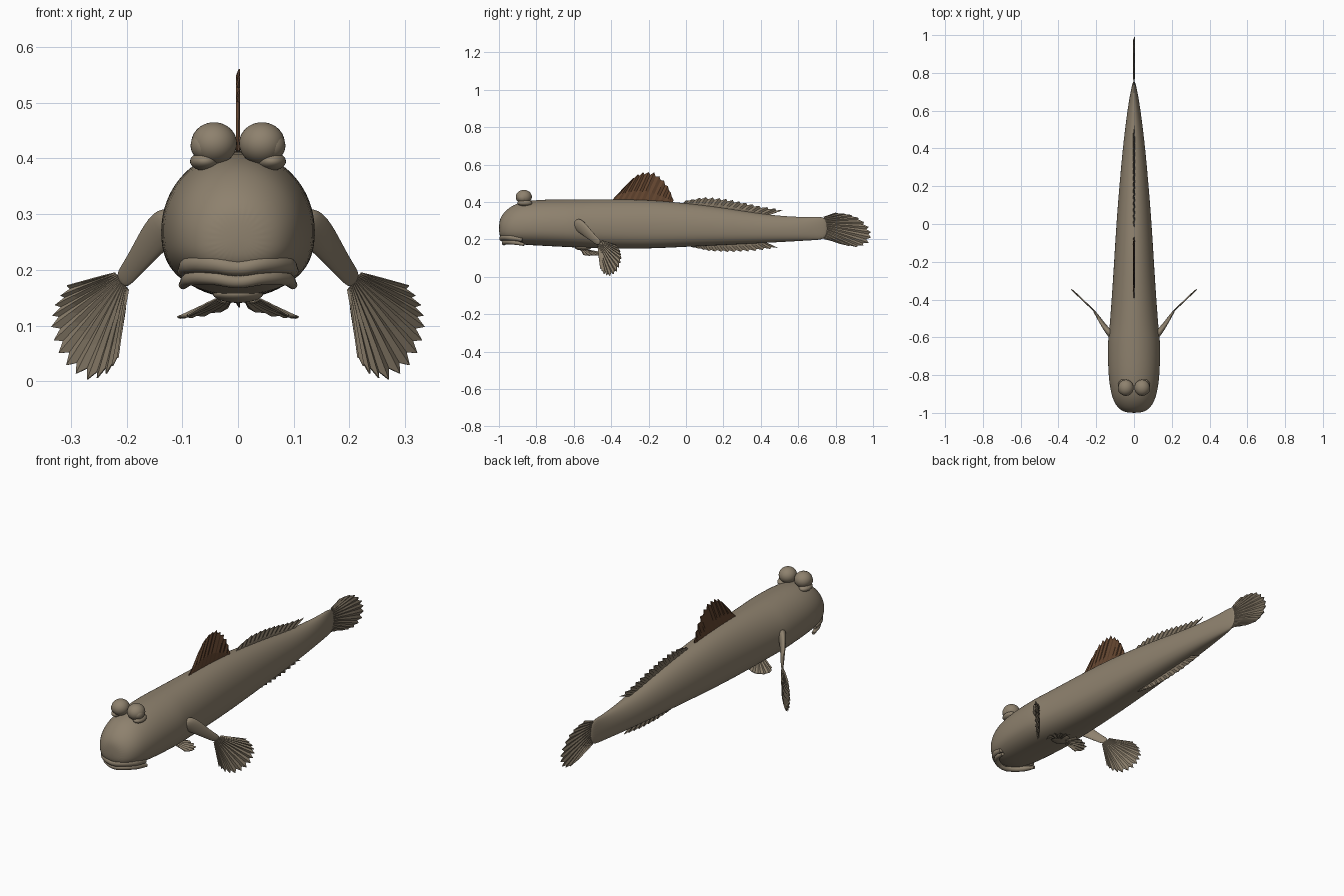
import bpy, bmesh, math
from mathutils import Vector, Matrix

cube = bpy.data.objects.get("Cube")
if cube:
    bpy.data.objects.remove(cube, do_unlink=True)


def material(name, rgb):
    mat = bpy.data.materials.new(name)
    mat.use_nodes = True
    colour = (*rgb, 1)
    mat.diffuse_color = colour
    shader = mat.node_tree.nodes["Principled BSDF"]
    shader.inputs["Base Color"].default_value = colour
    shader.inputs["Roughness"].default_value = 0.7
    return mat


SKIN = material("taupe skin", (0.27, 0.22, 0.155))
FIN = material("dusky fin", (0.23, 0.185, 0.13))
SAIL = material("brown sail fin", (0.13, 0.062, 0.03))
PIT = material("dark nostril", (0.06, 0.045, 0.03))


def finish(name, bm, mat, smooth=True, mirror=False):
    bmesh.ops.recalc_face_normals(bm, faces=bm.faces)
    mesh = bpy.data.meshes.new(name)
    bm.to_mesh(mesh)
    bm.free()
    mesh.materials.append(mat)
    for poly in mesh.polygons:
        poly.use_smooth = smooth
    obj = bpy.data.objects.new(name, mesh)
    bpy.context.collection.objects.link(obj)
    if mirror:
        obj.modifiers.new("Mirror", "MIRROR").use_mirror_merge = False
    return obj


def loft(name, rings, mat, mirror=False):
    """Skin closed rings of points and smooth the result."""
    bm = bmesh.new()
    loops = [[bm.verts.new(p) for p in ring] for ring in rings]
    n = len(loops[0])
    for a, b in zip(loops, loops[1:]):
        for i in range(n):
            j = (i + 1) % n
            bm.faces.new((a[i], a[j], b[j], b[i]))
    bm.faces.new(loops[0])
    bm.faces.new(loops[-1])
    obj = finish(name, bm, mat, mirror=mirror)
    sub = obj.modifiers.new("Smooth", "SUBSURF")
    sub.levels = sub.render_levels = 2
    return obj


def blob(name, centre, size, mat, mirror=True):
    bm = bmesh.new()
    place = Matrix.Translation(centre) @ Matrix.Diagonal((*size, 1))
    bmesh.ops.create_uvsphere(bm, u_segments=32, v_segments=20, radius=1, matrix=place)
    return finish(name, bm, mat, mirror=mirror)


def along(points, t):
    """Point at fraction t of an evenly spaced polyline."""
    s = t * (len(points) - 1)
    i = min(int(s), len(points) - 2)
    return Vector(points[i]).lerp(Vector(points[i + 1]), s - i)


def fan(name, roots, tips, rays, normal, mat, notch=0.09, mirror=False):
    """Pleated fin with a pointed tip at each ray."""
    bm = bmesh.new()
    normal = Vector(normal).normalized()
    columns = []
    for k in range(2 * rays + 1):
        t = k / (2 * rays)
        root, tip = along(roots, t), along(tips, t)
        side = 1 if k % 2 == 0 else -1
        if side < 0:
            tip = tip.lerp(root, notch)
        fold = normal * side * 0.0025
        columns.append([bm.verts.new(root.lerp(tip, f) + fold * min(1, 3 * f))
                        for f in (0, 0.35, 0.7, 1)])
    for a, b in zip(columns, columns[1:]):
        for i in range(3):
            bm.faces.new((a[i], b[i], b[i + 1], a[i + 1]))
    obj = finish(name, bm, mat, smooth=False, mirror=mirror)
    solid = obj.modifiers.new("Thickness", "SOLIDIFY")
    solid.thickness, solid.offset = 0.003, 0
    return obj


# Body: y, half width, bottom, top
STATIONS = [
    (-1, .035, .225, .295), (-.985, .075, .2, .332), (-.95, .103, .185, .368),
    (-.9, .122, .173, .398), (-.8, .138, .167, .414), (-.62, .14, .158, .416),
    (-.585, .133, .156, .416), (-.4, .119, .15, .416), (-.2, .106, .15, .413),
    (0, .094, .16, .395), (.2, .078, .17, .37), (.4, .06, .18, .337),
    (.55, .042, .188, .322), (.68, .023, .196, .319), (.76, .005, .2, .326)]


def section(y, w, low, high, sides=28):
    mid = low + 0.43 * (high - low)
    ring = []
    for k in range(sides):
        a = math.tau * k / sides
        c, s = math.cos(a), math.sin(a)
        p = 1 if s >= 0 else 0.8
        x = math.copysign(abs(c) ** p, c) * w
        z = mid + (high - mid) * s if s >= 0 else mid - (mid - low) * abs(s) ** p
        ring.append((x, y, z))
    return ring


loft("body", [section(*s) for s in STATIONS], SKIN)

# Raised eyes with lids and cheek folds below
blob("eyelids", (.043, -.867, .427), (.041, .043, .038), SKIN)
blob("eyeballs", (.06, -.873, .423), (.025, .029, .026), SKIN)
blob("eye_folds", (.06, -.862, .395), (.026, .04, .017), SKIN)
blob("nostrils", (.03, -.983, .307), (.003, .004, .003), PIT)


# Lips wrapped round the snout
def lip(name, drop, back, radius):
    half = [(.099, -.875, .198, .6), (.083, -.935, .21, 1),
            (.045, -.974, .211, 1)]
    path = half + [(0, -.983, .204, .85)] + [(-x, y, z, r) for x, y, z, r in half[::-1]]
    curve = bpy.data.curves.new(name, "CURVE")
    curve.dimensions = "3D"
    curve.bevel_depth = radius
    curve.bevel_resolution = 4
    curve.use_fill_caps = True
    spline = curve.splines.new("BEZIER")
    spline.bezier_points.add(len(path) - 1)
    for point, (x, y, z, r) in zip(spline.bezier_points, path):
        point.co = (x, y + back, z - drop)
        point.radius = r
        point.handle_left_type = point.handle_right_type = "AUTO"
    spline.use_smooth = True
    curve.materials.append(SKIN)
    bpy.context.collection.objects.link(bpy.data.objects.new(name, curve))


lip("upper_lip", 0, 0, .017)
lip("lower_lip", .025, .01, .013)

# Fleshy arms: centre, half breadth, half thickness
ARM = [((.105, -.6, .29), .042, .025), ((.14, -.565, .272), .038, .016),
       ((.172, -.52, .228), .028, .011), ((.194, -.485, .198), .022, .008),
       ((.212, -.46, .177), .019, .004)]
forward = Vector((.72, .69, 0))
broad = (forward * 0.7 + Vector((0, 0, .7))).normalized()
thin = Vector((.69, -.72, 0))
loft("arms", [[Vector(c) + broad * b * math.cos(math.tau * k / 12)
               + thin * t * math.sin(math.tau * k / 12) for k in range(12)]
              for c, b, t in ARM], SKIN, mirror=True)


# Pectoral fans lie in an upright plane swept backwards
def swept(pairs):
    return [(x, -.47 + .95 * (x - .2), z) for x, z in pairs]


fan("pectoral_fans", swept([(.221, .195), (.209, .18), (.197, .165)]),
    swept([(.305, .172), (.326, .14), (.334, .105), (.325, .06), (.3, .02),
           (.262, .001), (.232, .015), (.214, .042)]),
    13, thin, SKIN, mirror=True)

# Pelvic fans under the belly
blob("pelvic_base", (0, -.55, .157), (.045, .045, .016), SKIN, mirror=False)
fan("pelvic_fans", [(.04, -.565, .148), (.028, -.54, .143), (.012, -.53, .143)],
    [(.09, -.55, .117), (.112, -.515, .113), (.1, -.475, .114), (.065, -.45, .118),
     (.018, -.455, .13)], 6, (.3, .3, 1), SKIN, mirror=True)


# Fins on the centre line
def middle(pairs):
    return [(0, y, z) for y, z in pairs]


fan("front_dorsal_fin", middle([(-.4, .405), (-.24, .405), (-.07, .395)]),
    middle([(-.31, .5), (-.265, .545), (-.22, .562), (-.17, .558), (-.125, .525),
            (-.09, .475), (-.068, .412)]), 10, (1, 0, 0), SAIL)
fan("rear_dorsal_fin", middle([(-.02, .39), (.2, .362), (.43, .325)]),
    middle([(.0, .408), (.1, .427), (.2, .419), (.3, .401), (.4, .378), (.52, .358)]),
    14, (1, 0, 0), FIN, notch=.2)
fan("anal_fin", middle([(.01, .168), (.2, .178), (.42, .188)]),
    middle([(.04, .158), (.13, .137), (.24, .132), (.36, .137), (.49, .155)]),
    13, (1, 0, 0), FIN, notch=.2)
fan("tail_fin", middle([(.735, .32), (.75, .29), (.752, .25), (.735, .203)]),
    middle([(.8, .343), (.87, .336), (.93, .313), (.975, .27), (.995, .225),
            (.975, .178), (.925, .157), (.85, .168), (.77, .195)]),
    13, (1, 0, 0), FIN, notch=.08)
